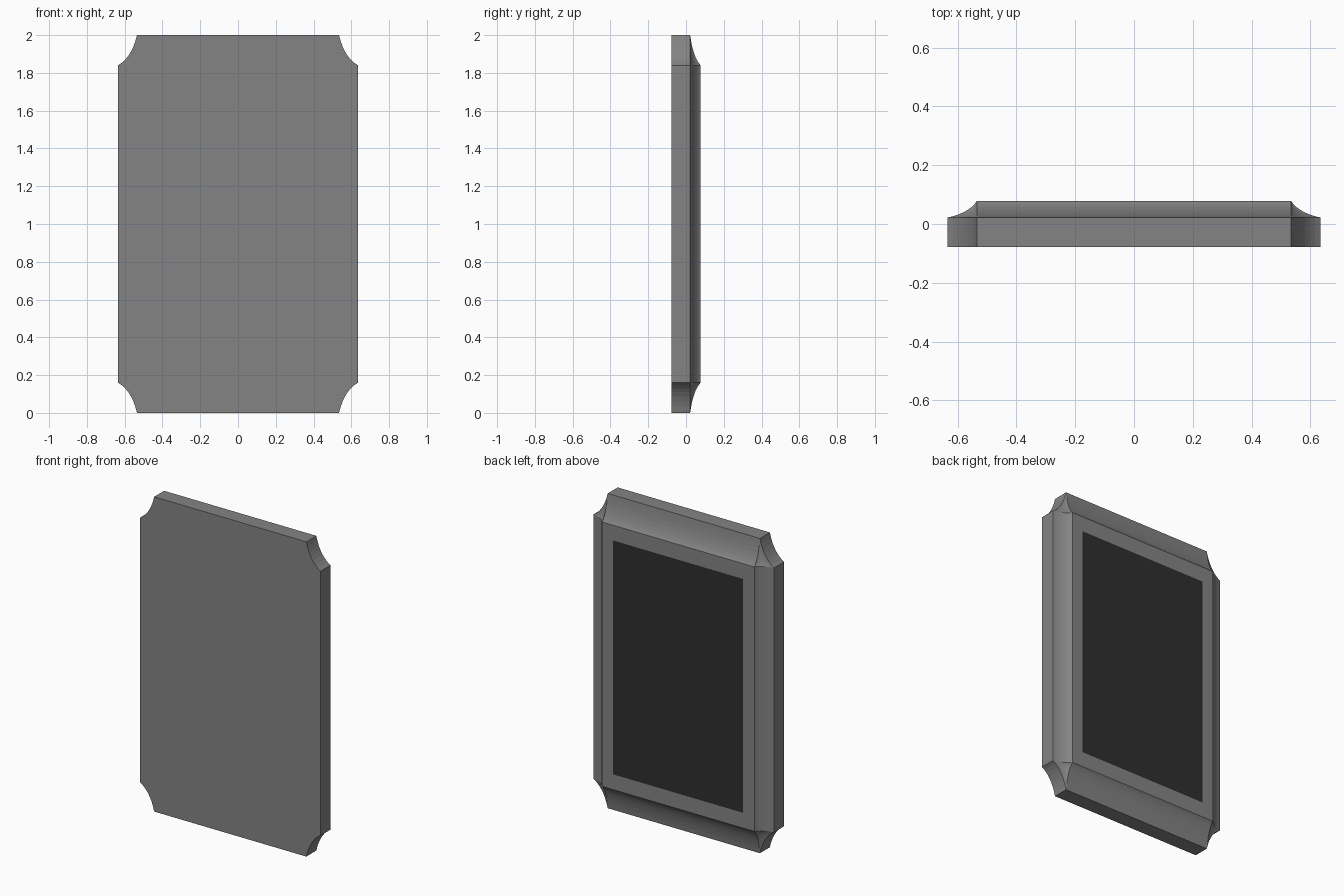
import bpy, bmesh, math

if "Cube" in bpy.data.objects:
    bpy.data.objects.remove(bpy.data.objects["Cube"])

INX, INZ = 0.535, 0.84        # half size of the raised back face
CX, CZ = 0.10, 0.16           # width of the moulding in x and z
Y_FRONT, Y_STEP, Y_BACK = -0.078, 0.022, 0.078
PX, PZ = 0.457, 0.743         # half size of the dark panel
SEG, SWEEP = 7, 52


def hollow_arc():
    """Arc from (1,0) to (0,1), bulging towards the origin."""
    half = math.radians(SWEEP / 2)
    r = math.sqrt(0.5) / math.sin(half)
    c = 0.5 + r * math.cos(half) / math.sqrt(2)
    pts = []
    for i in range(SEG + 1):
        a = math.radians(225) + half - 2 * half * i / SEG
        pts.append((c + r * math.cos(a), c + r * math.sin(a)))
    return pts


ARC = hollow_arc()


def make_object(name, bm, grey):
    mesh = bpy.data.meshes.new(name)
    bmesh.ops.recalc_face_normals(bm, faces=bm.faces)
    bm.to_mesh(mesh)
    bm.free()
    ob = bpy.data.objects.new(name, mesh)
    bpy.context.collection.objects.link(ob)
    mat = bpy.data.materials.new(name + "_grey")
    mat.diffuse_color = (grey, grey, grey, 1)
    mat.use_nodes = True
    mat.node_tree.nodes["Principled BSDF"].inputs["Base Color"].default_value = mat.diffuse_color
    mesh.materials.append(mat)
    return ob


def outline(bm, u, y):
    """Plate outline with hollow corners, moulding width scaled by u."""
    loop = []
    for sx, sz in ((1, 1), (-1, 1), (-1, -1), (1, -1)):
        pts = ARC if sx * sz > 0 else ARC[::-1]
        for a, b in pts:
            loop.append(bm.verts.new((sx * (INX + u * a * CX), y,
                                      1 + sz * (INZ + u * b * CZ))))
    return loop


def rectangle(bm, hx, hz, y):
    return [bm.verts.new((sx * hx, y, 1 + sz * hz))
            for sx, sz in ((1, 1), (-1, 1), (-1, -1), (1, -1))]


def bridge(bm, a, b):
    n = len(a)
    for i in range(n):
        j = (i + 1) % n
        bm.faces.new((a[i], a[j], b[j], b[i]))


# Framed plate: flat front, straight rim, coved moulding, flat back border
bm = bmesh.new()
loops = [outline(bm, 1, Y_FRONT)]
bm.faces.new(loops[0])
for u, h in ARC:
    loops.append(outline(bm, u, Y_STEP + h * (Y_BACK - Y_STEP)))
for a, b in zip(loops, loops[1:]):
    bridge(bm, a, b)
bmesh.ops.remove_doubles(bm, verts=bm.verts, dist=1e-5)
bridge(bm, rectangle(bm, INX, INZ, Y_BACK), rectangle(bm, PX, PZ, Y_BACK))
bmesh.ops.remove_doubles(bm, verts=bm.verts, dist=1e-5)
make_object("frame", bm, 0.23)

# Dark panel flush with the back border
bm = bmesh.new()
bm.faces.new(rectangle(bm, PX, PZ, Y_BACK)[::-1])
panel = make_object("panel", bm, 0.028)
if panel.data.polygons[0].normal.y < 0:
    panel.data.flip_normals()
